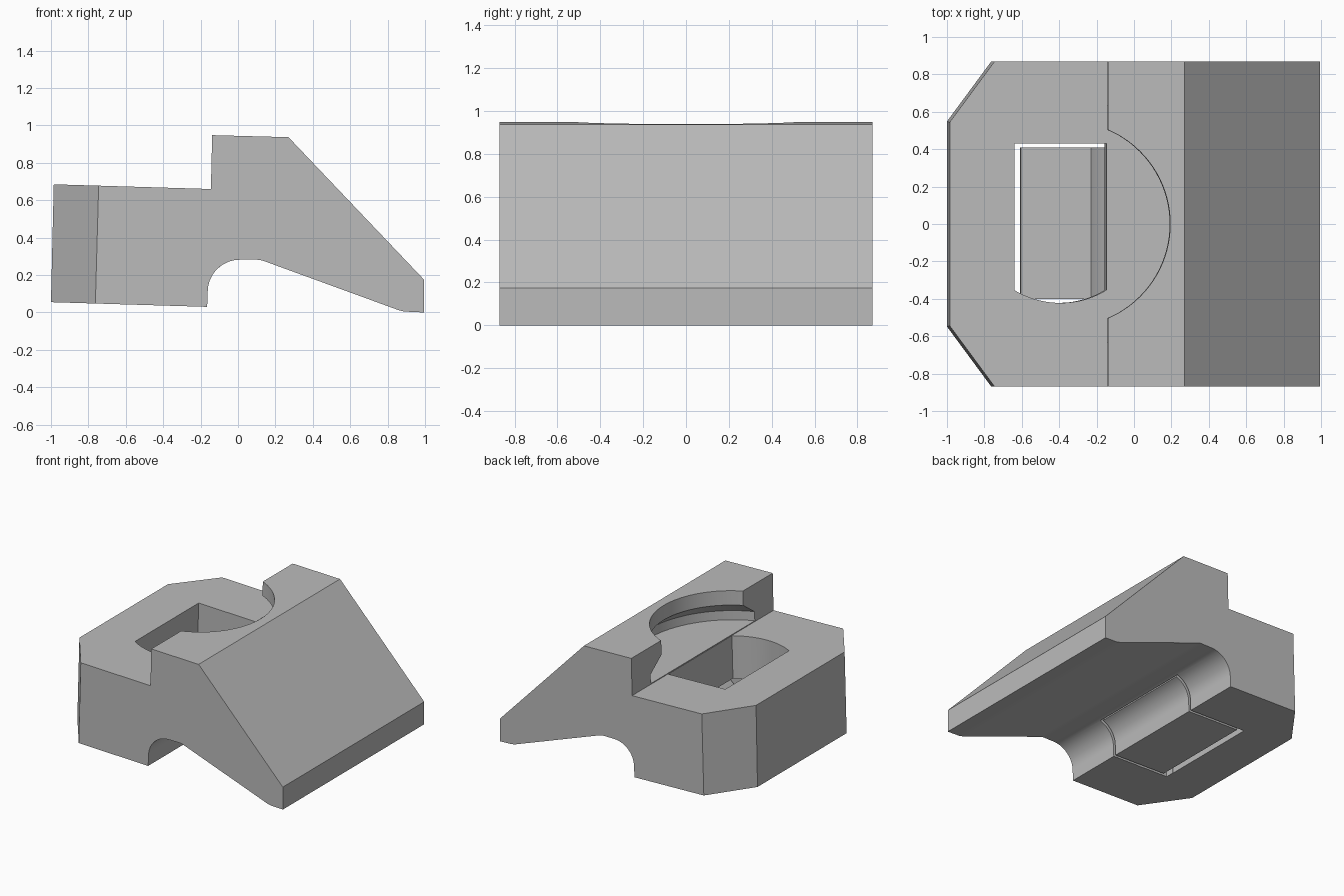
import bpy, bmesh
from math import sin, cos, pi, radians
from mathutils import Matrix, Vector

if "Cube" in bpy.data.objects:
    bpy.data.objects.remove(bpy.data.objects["Cube"], do_unlink=True)

HALF = 0.87                                  # half width along y
TILT = Matrix.Rotation(radians(1.6), 4, 'Y')  # upper shelf leans slightly
ORIGIN = Vector((0, 0, 0.663))

grey = bpy.data.materials.new("plain_grey")
grey.use_nodes = True
grey.diffuse_color = (0.5, 0.5, 0.5, 1)
grey.node_tree.nodes["Principled BSDF"].inputs["Base Color"].default_value = (0.5, 0.5, 0.5, 1)


def arc(cx, cy, r, a0, a1, n):
    """Points on an arc, angles in degrees."""
    angles = [radians(a0 + (a1 - a0) * i / n) for i in range(n + 1)]
    return [(cx + r * cos(a), cy + r * sin(a)) for a in angles]


def prism(points, direction):
    """Extrude a closed outline of 3D points."""
    bm = bmesh.new()
    face = bm.faces.new([bm.verts.new(p) for p in points])
    ext = bmesh.ops.extrude_face_region(bm, geom=[face])
    moved = [g for g in ext["geom"] if isinstance(g, bmesh.types.BMVert)]
    bmesh.ops.translate(bm, verts=moved, vec=direction)
    bmesh.ops.recalc_face_normals(bm, faces=bm.faces)
    return bm


def slice_off(bm, point, normal):
    """Remove what lies on the normal's side of a plane and cap the cut."""
    geom = bm.verts[:] + bm.edges[:] + bm.faces[:]
    cut = bmesh.ops.bisect_plane(bm, geom=geom, plane_co=point, plane_no=normal, clear_outer=True)
    edges = [g for g in cut["geom_cut"] if isinstance(g, bmesh.types.BMEdge)]
    bmesh.ops.edgenet_fill(bm, edges=edges)
    bmesh.ops.recalc_face_normals(bm, faces=bm.faces)


def add(name, bm, matrix=None):
    mesh = bpy.data.meshes.new(name)
    bm.to_mesh(mesh)
    bm.free()
    mesh.materials.append(grey)
    obj = bpy.data.objects.new(name, mesh)
    if matrix:
        mesh.transform(matrix)
    bpy.context.collection.objects.link(obj)
    return obj


def activate(obj):
    bpy.ops.object.select_all(action='DESELECT')
    obj.select_set(True)
    bpy.context.view_layer.objects.active = obj


def subtract(obj, cutter):
    mod = obj.modifiers.new("cut", 'BOOLEAN')
    mod.operation = 'DIFFERENCE'
    mod.solver = 'EXACT'
    mod.object = cutter
    activate(obj)
    bpy.ops.object.modifier_apply(modifier=mod.name)
    bpy.data.objects.remove(cutter, do_unlink=True)


# Body: side profile with a rounded channel underneath
profile = [(-1, 0.055), (-0.165, 0.03)]
profile += arc(0.01, 0.11, 0.172, 180, 90, 16)
profile += arc(0.1, 0.172, 0.11, 90, 70, 4)
profile += [(0.86, 0.012), (0.89, 0.005), (0.995, 0), (0.995, 0.175),
            (0.27, 0.937), (-0.138, 0.948), (-0.145, 0.66), (-0.985, 0.685)]
bm = prism([(x, -HALF, z) for x, z in profile], (0, 2 * HALF, 0))

# Chamfered corners on the shelf end
for side in (1, -1):
    normal = TILT.to_3x3() @ Vector((-0.325, 0.24 * side, 0))
    slice_off(bm, (-0.745, HALF * side, 0.68), normal)
body = add("clamp_body", bm)

# Round recess with an undercut foot, clipped to the raised part
rings = [(0.675, -0.001), (0.675, 0.07), (0.547, 0.17), (0.547, 0.45)]
bm = bmesh.new()
N = 96
loops = [[bm.verts.new((-0.361 + x, y, z)) for x, y in arc(0, 0, r, 0, 360, N)[:-1]]
         for r, z in rings]
for low, high in zip(loops, loops[1:]):
    for i in range(N):
        j = (i + 1) % N
        bm.faces.new((low[i], low[j], high[j], high[i]))
bm.faces.new(loops[0])
bm.faces.new(loops[-1])
bmesh.ops.recalc_face_normals(bm, faces=bm.faces)
slice_off(bm, (-0.155, 0, 0), (-1, 0, 0))
tilted = Matrix.Translation(ORIGIN) @ TILT
subtract(body, add("recess_cutter", bm, tilted))

# Through slot with one bowed end
outline = [(-0.148, 0.43), (-0.64, 0.43)] + arc(-0.394, 0.053, 0.475, 238.8, 301.2, 20)
bm = prism([(x, y, -0.9) for x, y in outline], (0, 0, 1.2))
subtract(body, add("slot_cutter", bm, tilted))

# Wider pocket at the bottom of the slot, opening into the channel
bm = prism([(x, y, -0.1) for x, y in
            ((-0.655, -0.42), (-0.04, -0.42), (-0.04, 0.43), (-0.655, 0.43))], (0, 0, 0.43))
subtract(body, add("pocket_cutter", bm))

# Bent leaf that fills the pocket and follows the channel curve
leaf = [(-0.605, 0.105), (-0.61, 0.044), (-0.165, 0.03)]
leaf += arc(0.01, 0.11, 0.172, 180, 110, 12)
leaf += [(-0.075, 0.315), (-0.135, 0.26), (-0.195, 0.18), (-0.23, 0.095)]
pad = add("pocket_leaf", prism([(x, -0.4, z) for x, z in leaf], (0, 0.81, 0)))

for obj in (body, pad):
    activate(obj)
    bpy.ops.object.shade_smooth_by_angle(angle=radians(20))
